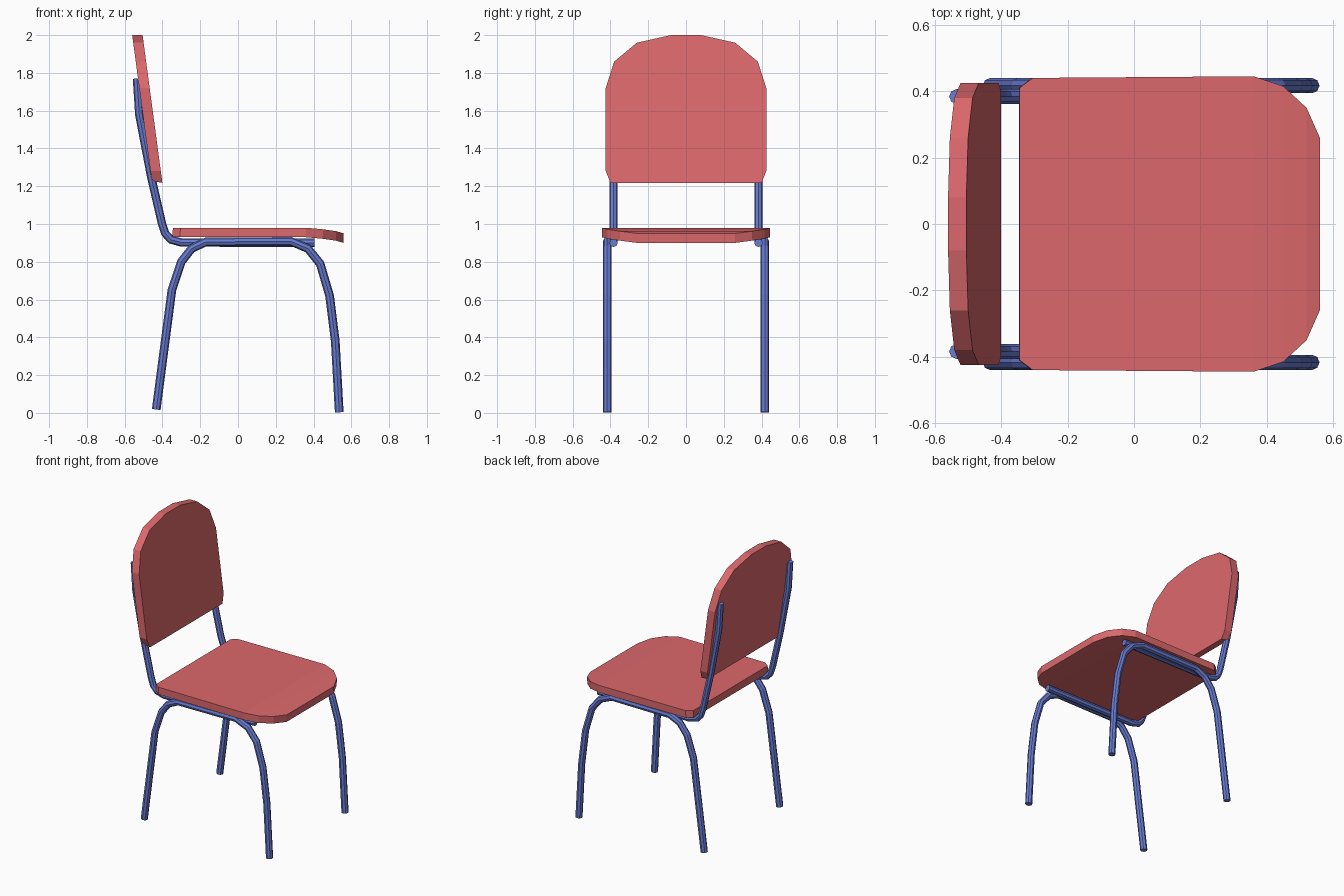
import bpy, bmesh

if "Cube" in bpy.data.objects:
    bpy.data.objects.remove(bpy.data.objects["Cube"])


def material(name, color):
    m = bpy.data.materials.new(name)
    m.diffuse_color = color
    m.use_nodes = True
    m.node_tree.nodes["Principled BSDF"].inputs["Base Color"].default_value = m.diffuse_color
    return m


RED = material("red_panel", (0.72, 0.14, 0.15, 1))
BLUE = material("blue_tube", (0.14, 0.2, 0.65, 1))


def slab(name, rows):
    """Symmetric panel; each row is (half width, (x, z) of one face, (x, z) of the other)."""
    bm = bmesh.new()
    rings = []
    for w, a, b in rows:
        pts = [(a[0], -w, a[1]), (a[0], w, a[1]), (b[0], w, b[1]), (b[0], -w, b[1])]
        rings.append([bm.verts.new(p) for p in pts])
    for r, s in zip(rings, rings[1:]):
        for i in range(4):
            j = (i + 1) % 4
            bm.faces.new((r[i], r[j], s[j], s[i]))
    bm.faces.new(rings[0])
    bm.faces.new(rings[-1])
    bmesh.ops.recalc_face_normals(bm, faces=bm.faces)
    me = bpy.data.meshes.new(name)
    bm.to_mesh(me)
    bm.free()
    me.materials.append(RED)
    bpy.context.collection.objects.link(bpy.data.objects.new(name, me))


def tube(name, path, y, radius):
    """Capped eight-sided tube along an (x, z) path at depth y."""
    cu = bpy.data.curves.new(name, 'CURVE')
    cu.dimensions = '3D'
    cu.bevel_depth = radius
    cu.bevel_resolution = 2
    cu.use_fill_caps = True
    sp = cu.splines.new('POLY')
    sp.points.add(len(path) - 1)
    for p, (x, z) in zip(sp.points, path):
        p.co = (x, y, z, 1)
    sp.use_smooth = False
    cu.materials.append(BLUE)
    ob = bpy.data.objects.new(name, cu)
    bpy.context.collection.objects.link(ob)
    bpy.ops.object.select_all(action='DESELECT')
    ob.select_set(True)
    bpy.context.view_layer.objects.active = ob
    bpy.ops.object.convert(target='MESH')


# Seat: rounded front corners, front edge rolling down
seat = [(0.41, -0.345, 0.98), (0.44, -0.305, 0.98), (0.445, 0.36, 0.98),
        (0.415, 0.45, 0.972), (0.35, 0.52, 0.962), (0.26, 0.56, 0.95)]
slab("seat", [(w, (x, z), (x - 0.002, z - 0.05)) for w, x, z in seat])

# Backrest: leaning panel with an arched top
back = [(0.40, 1.218), (0.425, 1.28), (0.425, 1.72), (0.38, 1.86),
        (0.26, 1.96), (0.08, 2.0)]
rows = []
for w, z in back:
    x = -0.40 - (z - 1.215) * 0.134
    rows.append((w, (x, z), (x - 0.055, z + 0.01 * (z < 1.25))))
slab("backrest", rows)

# Bent leg hoops and back supports on each side
legs = [(-0.433, 0.018), (-0.35, 0.65), (-0.30, 0.80), (-0.245, 0.87), (-0.17, 0.905),
        (0.28, 0.908), (0.37, 0.87), (0.435, 0.79), (0.485, 0.62), (0.515, 0.38),
        (0.536, 0.003)]
support = [(0.405, 0.9), (-0.30, 0.902), (-0.355, 0.917), (-0.385, 0.95),
           (-0.402, 1.0), (-0.46, 1.25), (-0.523, 1.58), (-0.535, 1.77)]
for side, s in (("left", 1), ("right", -1)):
    tube("leg_hoop_" + side, legs, s * 0.417, 0.023)
    tube("back_support_" + side, support, s * 0.384, 0.022)
